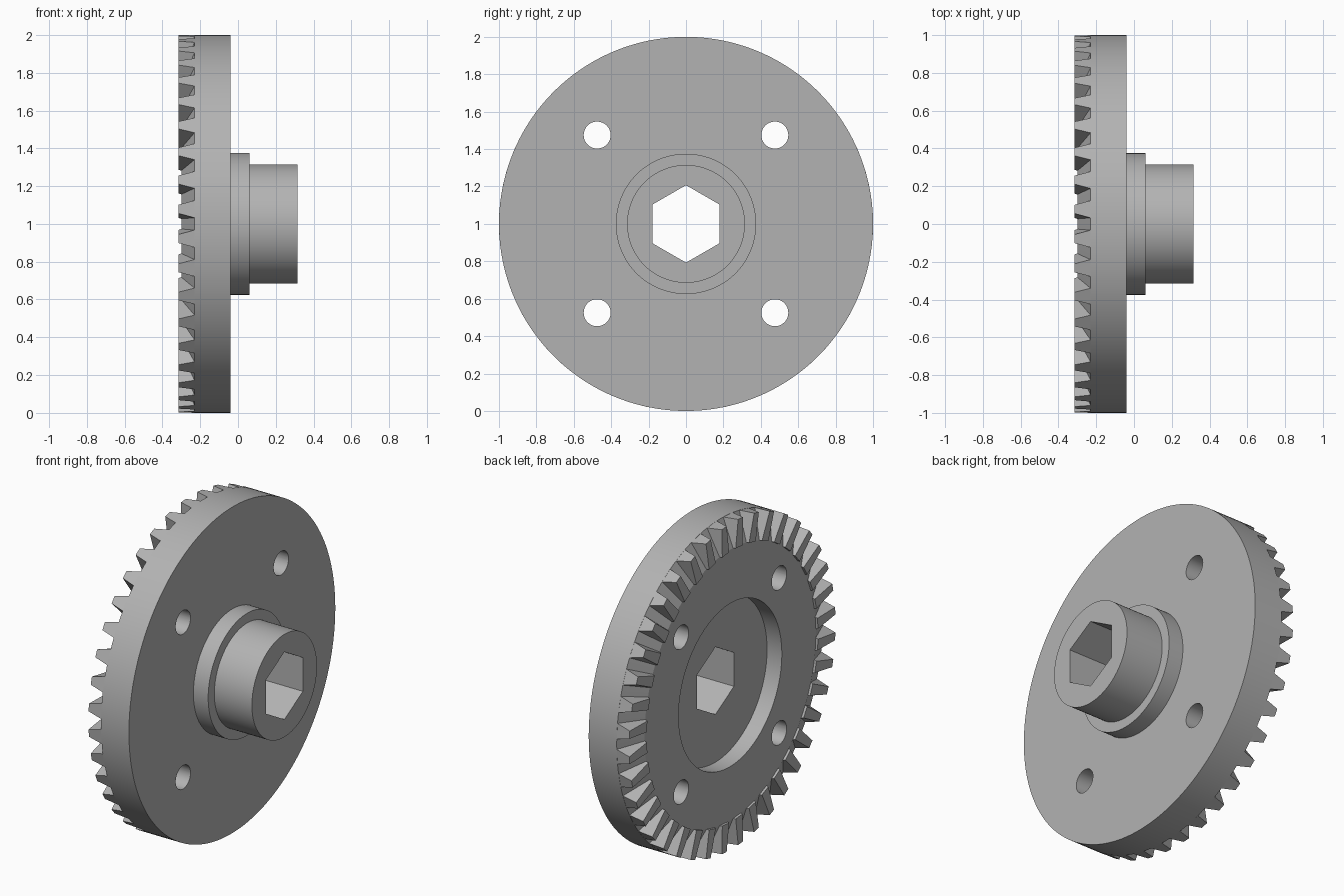
import bpy
import bmesh
from math import sin, cos, pi

# Remove the default object
cube = bpy.data.objects.get("Cube")
if cube:
    bpy.data.objects.remove(cube, do_unlink=True)

# Single machined metal colour
metal = bpy.data.materials.new("grey metal")
metal.use_nodes = True
grey = (0.45, 0.45, 0.45, 1)
metal.diffuse_color = grey
metal.node_tree.nodes["Principled BSDF"].inputs["Base Color"].default_value = grey

AXIS_Z = 1.0
TEETH = 40
R_OUT, R_IN = 1.0, 0.83
X_ROOT, X_FACE, X_TIP = -0.23, -0.30, -0.315


def finish(bm, name):
    bmesh.ops.recalc_face_normals(bm, faces=bm.faces)
    mesh = bpy.data.meshes.new(name)
    bm.to_mesh(mesh)
    bm.free()
    mesh.materials.append(metal)
    obj = bpy.data.objects.new(name, mesh)
    bpy.context.collection.objects.link(obj)
    return obj


def point(x, r, a, y=0.0, z=0.0):
    return (x, y + r * cos(a), AXIS_Z + z + r * sin(a))


def turned(name, profile, steps, y=0.0, z=0.0):
    """Turn (x, radius) points about a line along x, closing both ends."""
    bm = bmesh.new()
    rings = [[bm.verts.new(point(x, r, pi / 2 + 2 * pi * i / steps, y, z))
              for i in range(steps)] for x, r in profile]
    for a, b in zip(rings, rings[1:]):
        for i in range(steps):
            j = (i + 1) % steps
            bm.faces.new((a[i], a[j], b[j], b[i]))
    bm.faces.new(rings[0])
    bm.faces.new(rings[-1])
    return finish(bm, name)


# Gear blank: recessed face, root cone, rim, collar and hub
blank = turned("gear_body", [
    (-0.20, 0.50), (X_FACE, 0.50), (X_FACE, R_IN), (X_ROOT, R_OUT),
    (-0.04, R_OUT), (-0.04, 0.375), (0.06, 0.375), (0.06, 0.315),
    (0.315, 0.315)], 160)

# Hexagonal bore and four bolt holes
cutters = [turned("bore_cutter", [(-0.5, 0.207), (0.5, 0.207)], 6)]
for sy in (-1, 1):
    for sz in (-1, 1):
        cutters.append(turned("bolt_hole_cutter", [(-0.5, 0.072), (0.5, 0.072)],
                              48, sy * 0.475, sz * 0.475))

bpy.context.view_layer.objects.active = blank
for cutter in cutters:
    cutter.hide_render = True
    mod = blank.modifiers.new("cut", "BOOLEAN")
    mod.operation = "DIFFERENCE"
    mod.solver = "EXACT"
    mod.object = cutter
    bpy.ops.object.modifier_apply(modifier=mod.name)
for cutter in cutters:
    bpy.data.objects.remove(cutter, do_unlink=True)

# Ring of tapered teeth standing on the root cone
pitch = 2 * pi / TEETH
bm = bmesh.new()
for n in range(TEETH):
    mid = (n + 0.5) * pitch
    ends = []
    for r, x, base, tip in ((R_OUT, X_ROOT, 0.046, 0.023),
                            (R_IN, X_FACE, 0.046, 0.040)):
        ends.append([bm.verts.new(point(px, r, mid + a)) for px, a in
                     ((x, -base), (X_TIP, -tip), (X_TIP, tip), (x, base))])
    outer, inner = ends
    bm.faces.new(outer)
    bm.faces.new(inner)
    for i in range(4):
        j = (i + 1) % 4
        bm.faces.new((outer[i], outer[j], inner[j], inner[i]))
finish(bm, "teeth")

# Smooth turned walls, keep machined edges crisp
bpy.ops.object.select_all(action="DESELECT")
blank.select_set(True)
bpy.context.view_layer.objects.active = blank
bpy.ops.object.shade_smooth_by_angle(angle=pi / 9)
